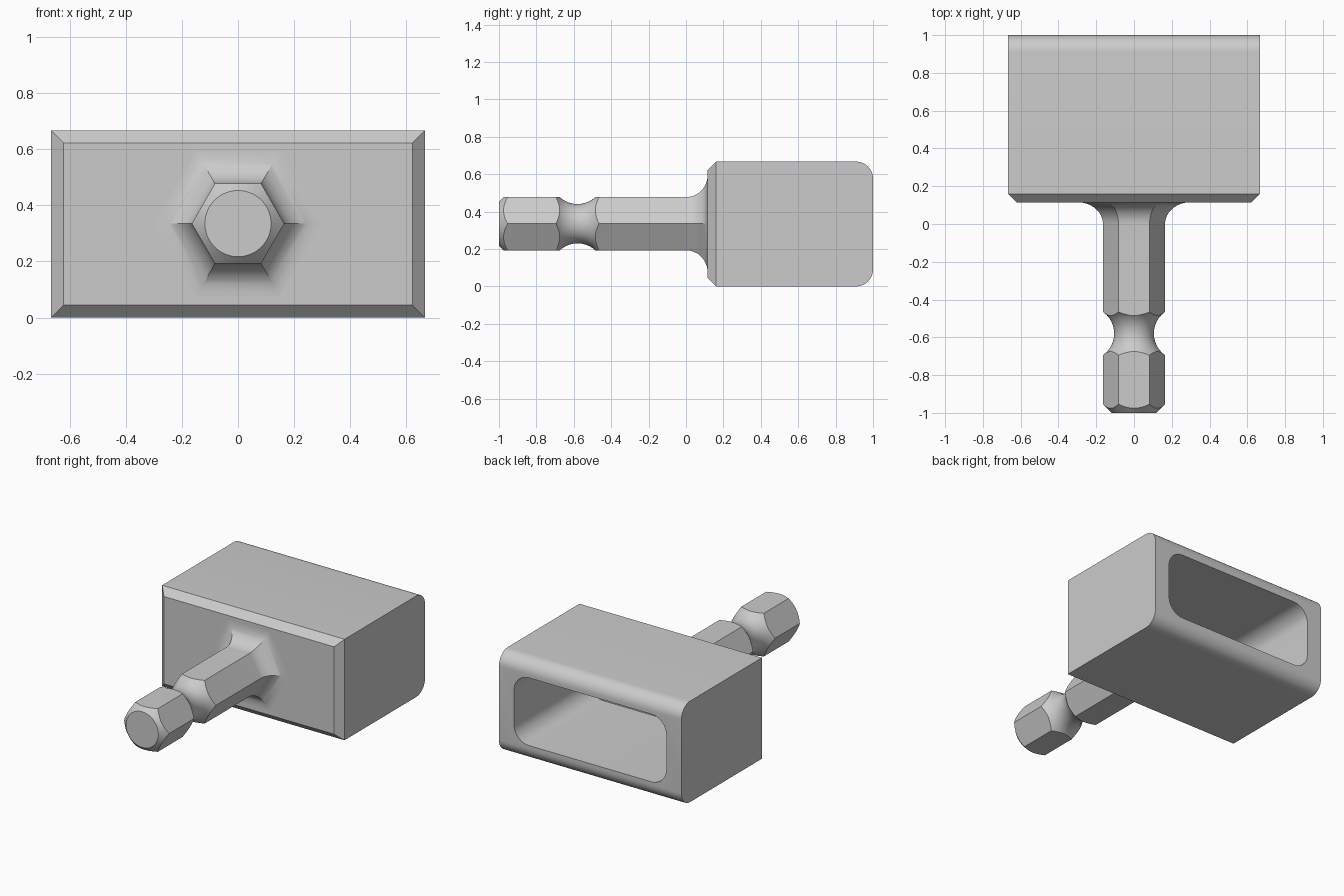
import bpy, bmesh, math
from mathutils import Matrix, Vector

cube = bpy.data.objects.get("Cube")
if cube:
    bpy.data.objects.remove(cube, do_unlink=True)

MID = 0.335       # height of the shank axis
steel = bpy.data.materials.new("grey_steel")
steel.use_nodes = True
steel.diffuse_color = (0.6, 0.6, 0.6, 1)
steel.node_tree.nodes["Principled BSDF"].inputs["Base Color"].default_value = (0.6, 0.6, 0.6, 1)


def finish(name, bm):
    bmesh.ops.recalc_face_normals(bm, faces=bm.faces)
    mesh = bpy.data.meshes.new(name)
    bm.to_mesh(mesh)
    bm.free()
    obj = bpy.data.objects.new(name, mesh)
    bpy.context.collection.objects.link(obj)
    mesh.materials.append(steel)
    return obj


def loft(name, profile, sides):
    """Regular rings of (radius, y) around the shank axis, capped at both ends."""
    bm = bmesh.new()
    rings = []
    for r, y in profile:
        angles = [math.tau * i / sides for i in range(sides)]
        rings.append([bm.verts.new((r * math.cos(a), y, MID + r * math.sin(a))) for a in angles])
    for a, b in zip(rings, rings[1:]):
        for i in range(sides):
            j = (i + 1) % sides
            bm.faces.new((a[i], a[j], b[j], b[i]))
    bm.faces.new(rings[0])
    bm.faces.new(rings[-1])
    return finish(name, bm)


def block(size, centre):
    bm = bmesh.new()
    matrix = Matrix.Translation(centre) @ Matrix.Diagonal((*size, 1))
    bmesh.ops.create_cube(bm, size=1, matrix=matrix)
    return bm


def bevel(bm, rule, width, segments):
    edges = [e for e in bm.edges if rule(*[v.co for v in e.verts])]
    bmesh.ops.bevel(bm, geom=edges, offset=width, segments=segments,
                    profile=0.5, affect='EDGES', clamp_overlap=False)


def boolean(obj, cutter, operation):
    mod = obj.modifiers.new("cut", 'BOOLEAN')
    mod.operation, mod.object, mod.solver = operation, cutter, 'EXACT'
    bpy.ops.object.select_all(action='DESELECT')
    obj.select_set(True)
    bpy.context.view_layer.objects.active = obj
    bpy.ops.object.modifier_apply(modifier=mod.name)
    bpy.data.objects.remove(cutter, do_unlink=True)
    bpy.ops.object.shade_smooth_by_angle(angle=math.radians(25))


# Socket head: rounded back edges, chamfered front
bm = block((1.333, 0.885, 0.667), Vector((0, 0.5575, 0.3335)))
bevel(bm, lambda a, b: min(a.y, b.y) > 0.9 and abs(a.x - b.x) > 1, 0.09, 10)
bevel(bm, lambda a, b: max(a.y, b.y) < 0.2, 0.045, 1)
head = finish("socket_head", bm)

# Rounded slot opening at the back
bm = block((1.113, 1.0, 0.447), Vector((0, 0.725, 0.3335)))
bevel(bm, lambda a, b: abs(a.y - b.y) > 0.5, 0.11, 10)
boolean(head, finish("slot_cutter", bm), 'DIFFERENCE')

# Hex shank flaring into the head
HEX = 0.1645
flare, steps = 0.115, 12
profile = [(HEX, -1.1), (HEX, 0)]
for i in range(1, steps + 1):
    t = math.pi / 2 * i / steps
    profile.append((HEX + flare * (1 - math.cos(t)) / math.cos(math.pi / 6), flare * math.sin(t)))
profile.append((profile[-1][0], 0.14))
shank = loft("hex_shank", profile, 6)

# Turned envelope: end chamfer and retaining groove
groove_y, groove_r, groove_axis = -0.58, 0.14, 0.245
half = math.acos((groove_axis - 0.2) / groove_r)
turned = [(0.118, -1), (0.2, -0.918)]
for i in range(17):
    t = half * (i / 8 - 1)
    turned.append((groove_axis - groove_r * math.cos(t), groove_y + groove_r * math.sin(t)))
turned += [(0.2, -0.2), (0.6, -0.1), (0.6, 0.3)]
boolean(shank, loft("turning_cutter", turned, 72), 'INTERSECT')
